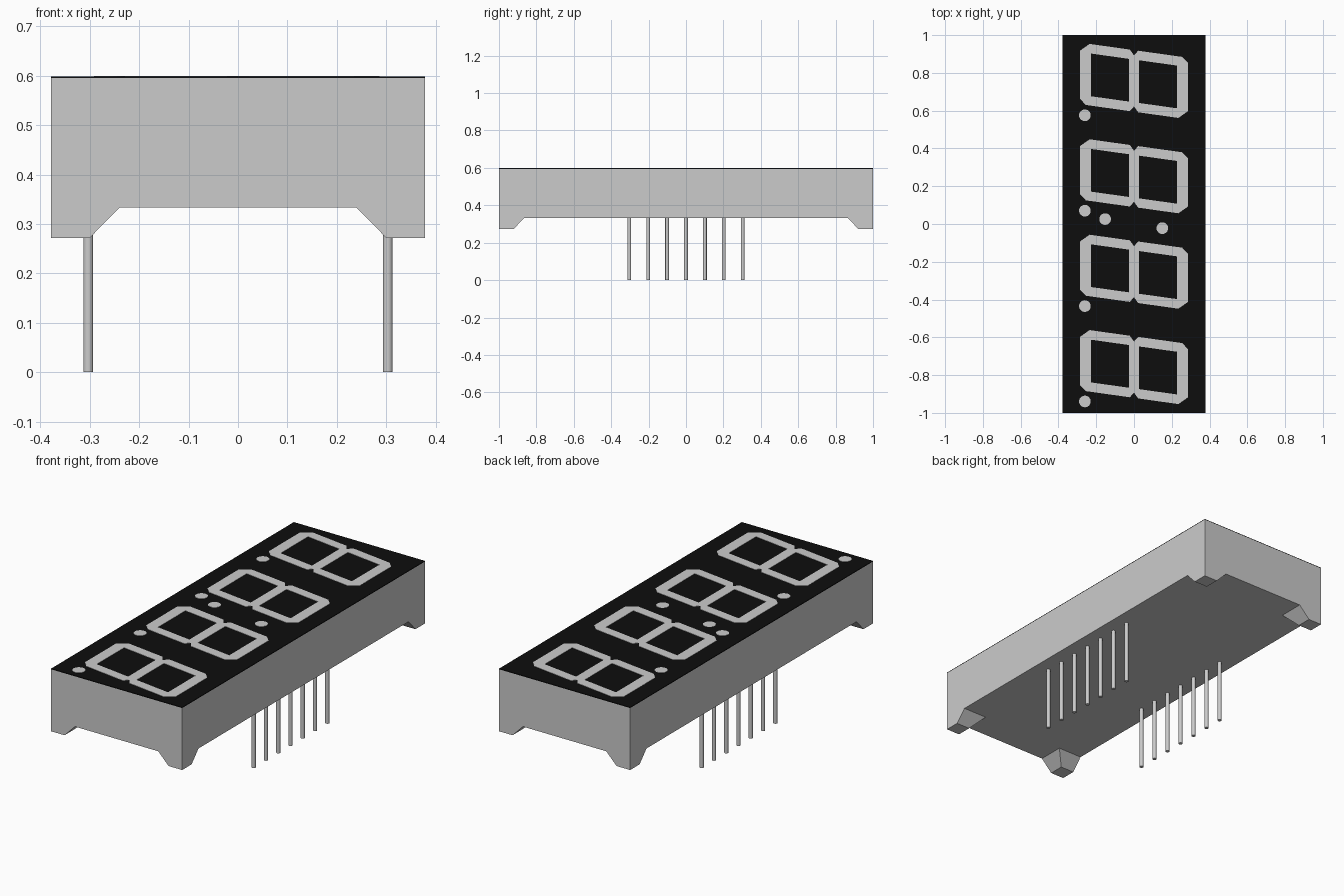
import bpy, bmesh, math
from mathutils import Vector

if "Cube" in bpy.data.objects:
    bpy.data.objects.remove(bpy.data.objects["Cube"])


def material(name, value):
    m = bpy.data.materials.new(name)
    m.use_nodes = True
    col = (value, value, value, 1.0)
    m.diffuse_color = col
    m.node_tree.nodes["Principled BSDF"].inputs["Base Color"].default_value = col
    return m


GREY = material("light grey", 0.6)
BLACK = material("panel black", 0.004)


def finish(name, bm, mat):
    bmesh.ops.recalc_face_normals(bm, faces=bm.faces)
    me = bpy.data.meshes.new(name)
    bm.to_mesh(me)
    bm.free()
    me.materials.append(mat)
    ob = bpy.data.objects.new(name, me)
    bpy.context.collection.objects.link(ob)
    return ob


def box(bm, hx, hy, z0, z1):
    geom = bmesh.ops.create_cube(bm, size=1.0)
    for v in geom["verts"]:
        v.co = Vector((v.co.x * 2 * hx, v.co.y * 2 * hy, z0 if v.co.z < 0 else z1))


HX, HY = 0.378, 1.0
Z_FOOT, Z_BASE, Z_PANEL, Z_FACE, Z_TOP = 0.272, 0.333, 0.595, 0.5985, 0.6

# Housing: a box whose four bottom corners are pulled down into tapered feet
bm = bmesh.new()
box(bm, HX, HY, Z_BASE, Z_PANEL)
for axis, cut in ((Vector((1, 0, 0)), 0.24), (Vector((0, 1, 0)), 0.865)):
    for s in (-1, 1):
        bmesh.ops.bisect_plane(bm, geom=bm.verts[:] + bm.edges[:] + bm.faces[:],
                               plane_co=axis * cut * s, plane_no=axis)
corners = []
for f in bm.faces:
    c = f.calc_center_median()
    if c.z < Z_BASE + 0.001 and abs(c.x) > 0.25 and abs(c.y) > 0.87:
        corners.append(f)
feet = bmesh.ops.extrude_discrete_faces(bm, faces=corners)["faces"]
for f in feet:
    for v in f.verts:
        v.co.x = math.copysign(max(abs(v.co.x), 0.30), v.co.x)
        v.co.y = math.copysign(max(abs(v.co.y), 0.922), v.co.y)
        v.co.z = Z_FOOT
bmesh.ops.remove_doubles(bm, verts=bm.verts, dist=1e-5)
bmesh.ops.dissolve_limit(bm, angle_limit=0.01, verts=bm.verts, edges=bm.edges)
finish("housing", bm, GREY)

# Black face panel
bm = bmesh.new()
box(bm, HX, HY, Z_PANEL, Z_FACE)
finish("face_panel", bm, BLACK)


def plate(bm, loops):
    """Thin raised plate from an outline and optional hole."""
    part = bmesh.new()
    edges = []
    for loop in loops:
        vs = [part.verts.new((x, y, Z_FACE)) for x, y in loop]
        edges += [part.edges.new((vs[i - 1], vs[i])) for i in range(len(vs))]
    bmesh.ops.triangle_fill(part, edges=edges, use_beauty=True, normal=(0, 0, 1))
    top = bmesh.ops.extrude_face_region(part, geom=part.faces[:])["geom"]
    for v in top:
        if isinstance(v, bmesh.types.BMVert):
            v.co.z = Z_TOP
    me = bpy.data.meshes.new("plate_part")
    part.to_mesh(me)
    part.free()
    bm.from_mesh(me)
    bpy.data.meshes.remove(me)


# Slanted segment digits: each is one ring and its half-turn copy
SLANT = 0.14
OUTER = [(-0.286, 0.12), (-0.235, 0.163), (-0.022, 0.163), (0.0, 0.135),
         (0.0, -0.135), (-0.022, -0.163), (-0.255, -0.163), (-0.286, -0.135)]
HOLE = [(-0.228, 0.113), (-0.027, 0.113), (-0.027, -0.113), (-0.228, -0.113)]
DIGITS = [-0.7575, -0.2525, 0.2525, 0.7575]
for i, yc in enumerate(DIGITS):
    bm = bmesh.new()
    for s in (1, -1):
        plate(bm, [[(s * x, yc + s * (v - SLANT * x)) for x, v in loop]
                   for loop in (OUTER, HOLE)])
    finish(f"digit_segments_{i + 1}", bm, GREY)

# Decimal points beside each digit, and the two colon dots
dots = [(-0.26, yc - 0.182) for yc in DIGITS] + [(-0.153, 0.026), (0.15, -0.022)]
bm = bmesh.new()
for x, y in dots:
    plate(bm, [[(x + 0.031 * math.cos(a * math.tau / 24),
                 y + 0.031 * math.sin(a * math.tau / 24)) for a in range(24)]])
finish("indicator_dots", bm, GREY)

# Two rows of seven round pins
for side, x in (("left", 0.303), ("right", -0.303)):
    for i in range(7):
        bpy.ops.mesh.primitive_cylinder_add(vertices=24, radius=0.01, depth=Z_BASE + 0.01,
                                            location=(x, (i - 3) * 0.101, (Z_BASE + 0.01) / 2))
        pin = bpy.context.object
        pin.name = f"{side}_pin_{i + 1}"
        pin.data.materials.append(GREY)
        bpy.ops.object.shade_smooth_by_angle()
